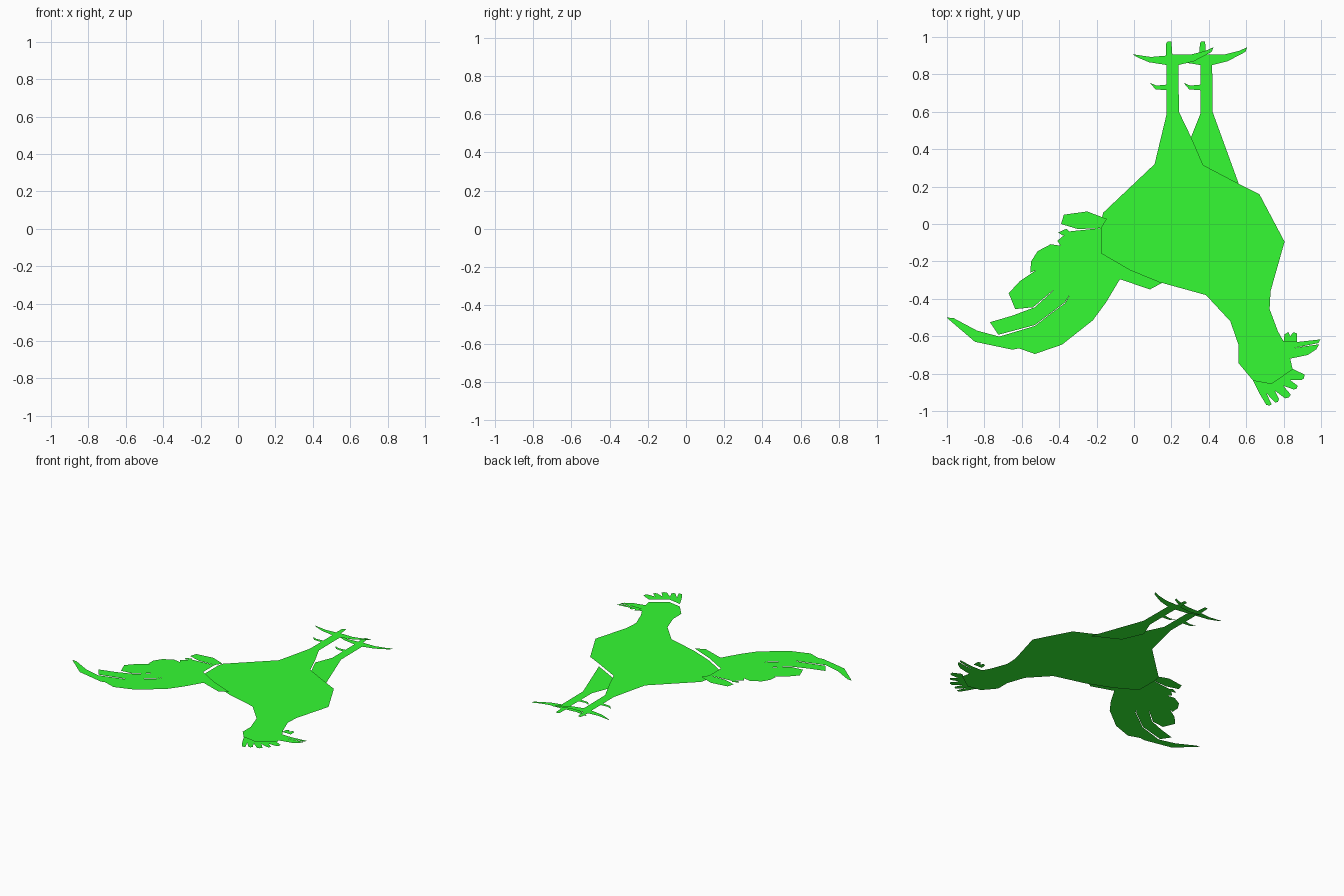
import bpy

green = bpy.data.materials.new("green")
green.diffuse_color = (0.035, 0.97, 0.033, 1)

LOW, MID, HIGH = 0, .02, .039   # the three stacked sheets


def flat(name, z, pts):
    """One flat upward-facing face from an outline."""
    area = sum(a[0] * b[1] - b[0] * a[1] for a, b in zip(pts, pts[1:] + pts[:1]))
    if area < 0:
        pts = pts[::-1]
    me = bpy.data.meshes.new(name)
    me.from_pydata([(x, y, z) for x, y in pts], [], [range(len(pts))])
    me.materials.append(green)
    ob = bpy.data.objects.new(name, me)
    bpy.context.collection.objects.link(ob)
    return ob


def foot(dx):
    """Shank with spur and three toes, listed from left ankle to right ankle."""
    pts = [(.175, .59), (.175, .715), (.115, .72), (.085, .755), (.12, .74), (.175, .745),
           (.175, .85), (.08, .865), (.02, .89), (-.01, .908), (.09, .893), (.17, .90),
           (.172, .965), (.18, .977), (.2, .975), (.205, .905), (.30, .905), (.38, .925),
           (.425, .945), (.415, .92), (.32, .87), (.238, .85), (.24, .60)]
    return [(x + dx, y) for x, y in pts]


# body with neck, head, split beak and the near leg
flat("body_and_near_leg", MID, [(.11, .32)] + foot(0) + [
    (.305, .465), (.37, .315), (.56, .215), (.67, .16), (.805, -.095), (.73, -.36),
    (.725, -.455), (.77, -.575), (.80, -.628), (.88, -.63), (.997, -.617),
    (.985, -.637), (.86, -.662), (.99, -.643), (.975, -.67), (.93, -.70),
    (.835, -.72), (.848, -.775), (.735, -.853), (.635, -.835), (.56, -.745),
    (.56, -.65), (.515, -.52), (.385, -.38), (.15, -.315), (-.02, -.245),
    (-.175, -.155), (-.175, .02), (-.165, .06)])

# far leg
flat("far_leg", LOW, [(.305, .465)] + foot(.18) + [(.56, .215), (.37, .315)])

# comb with five rounded points
comb = [(.848, -.775), (.735, -.853), (.635, -.835), (.67, -.905)]
for (ax, ay), (bx, by), (cx, cy) in [
        ((.708, -.968), (.735, -.963), (.708, -.905)),
        ((.755, -.955), (.775, -.935), (.752, -.89)),
        ((.808, -.932), (.838, -.912), (.798, -.865)),
        ((.855, -.885), (.875, -.865), (.835, -.835)),
        ((.895, -.835), (.912, -.805), (.87, -.785))]:
    comb += [(ax, ay), ((ax + bx) / 2 + .005, (ay + by) / 2 - .005), (bx, by), (cx, cy)]
flat("comb", HIGH, comb)

# small crest above the beak
flat("beak_crest", HIGH, [(.80, -.628), (.805, -.59), (.825, -.578), (.835, -.60),
                          (.85, -.58), (.87, -.583), (.872, -.63)])

# tail: long sickle feather with its base
flat("tail_sickle", HIGH, [
    (-.25, -.112), (-.175, -.155), (-.02, -.245), (.15, -.315), (.085, -.35),
    (-.075, -.295), (-.15, -.42), (-.22, -.515), (-.385, -.645), (-.53, -.695),
    (-.615, -.665), (-.65, -.672), (-.85, -.63), (-.985, -.515), (-1, -.50),
    (-.965, -.503), (-.84, -.57), (-.72, -.602), (-.53, -.545), (-.43, -.468),
    (-.37, -.425), (-.345, -.38), (-.28, -.28)])

# tail feathers beside the sickle
feathers = [
    [(-.77, -.525), (-.725, -.592), (-.53, -.54), (-.43, -.465), (-.37, -.42),
     (-.345, -.38), (-.28, -.28), (-.40, -.30), (-.43, -.355), (-.53, -.445), (-.65, -.49)],
    [(-.635, -.455), (-.67, -.37), (-.61, -.305), (-.52, -.245), (-.45, -.208),
     (-.36, -.175), (-.28, -.28), (-.43, -.353), (-.54, -.445)],
    [(-.555, -.26), (-.55, -.20), (-.515, -.145), (-.445, -.108), (-.37, -.12),
     (-.25, -.112), (-.28, -.28), (-.38, -.20), (-.45, -.22), (-.53, -.25)],
    [(-.41, -.09), (-.35, -.04), (-.175, -.022), (-.175, -.095), (-.35, -.133),
     (-.39, -.12)],
    [(-.39, .0), (-.375, .05), (-.25, .067), (-.145, .027), (-.175, -.022), (-.30, -.027)],
    [(-.405, -.045), (-.36, -.025), (-.345, -.04), (-.38, -.062)],
    [(-.35, -.133), (-.175, -.095), (-.175, -.155), (-.25, -.112)],
]
for i, pts in enumerate(feathers):
    flat(f"tail_feather_{i + 1}", HIGH, pts)
